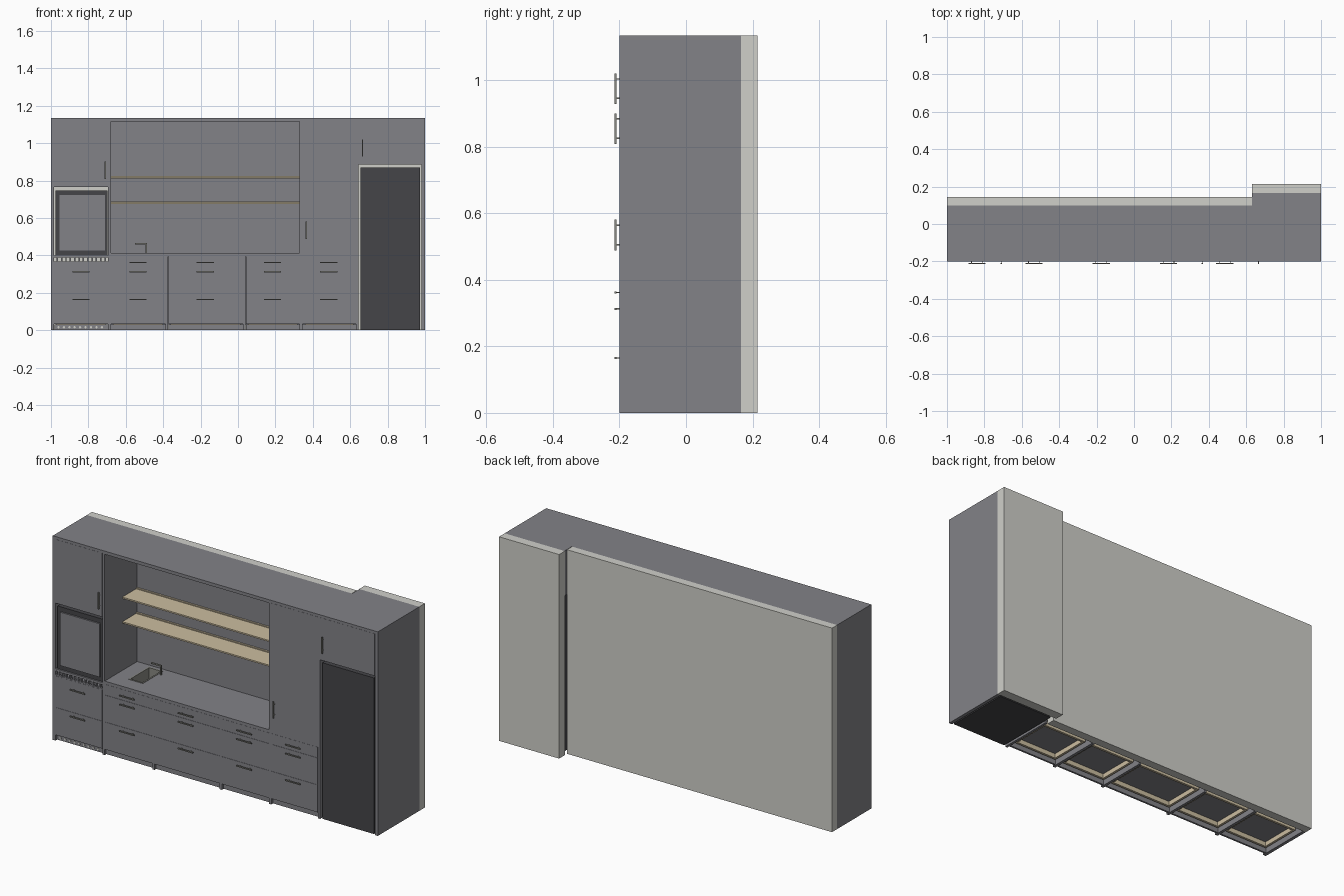
import bpy, bmesh, math
from mathutils import Matrix

if "Cube" in bpy.data.objects:
    bpy.data.objects.remove(bpy.data.objects["Cube"])


def mat(name, rgb):
    m = bpy.data.materials.new(name)
    m.diffuse_color = (*rgb, 1)
    m.use_nodes = True
    m.node_tree.nodes["Principled BSDF"].inputs["Base Color"].default_value = m.diffuse_color
    return m


GREY = mat("cabinet grey", (0.225, 0.225, 0.245))
DARK = mat("appliance charcoal", (0.06, 0.06, 0.066))
LIGHT = mat("wall pale grey", (0.63, 0.63, 0.59))
WOOD = mat("pale wood", (0.60, 0.51, 0.35))
METAL = mat("handle metal", (0.25, 0.25, 0.225))


def finish(name, bm, m):
    bmesh.ops.recalc_face_normals(bm, faces=bm.faces)
    me = bpy.data.meshes.new(name)
    bm.to_mesh(me)
    bm.free()
    me.materials.append(m)
    ob = bpy.data.objects.new(name, me)
    bpy.context.collection.objects.link(ob)
    return ob


def add_box(bm, x, y, z):
    """Box from (min, max) bounds on each axis."""
    mid = [(a + b) / 2 for a, b in (x, y, z)]
    size = [b - a for a, b in (x, y, z)]
    bmesh.ops.create_cube(bm, size=1, matrix=Matrix.Translation(mid) @ Matrix.Diagonal((*size, 1)))


def box(name, x, y, z, m=GREY):
    bm = bmesh.new()
    add_box(bm, x, y, z)
    return finish(name, bm, m)


def ring(name, x, y, hx, hy, z, m):
    """Flat rectangular slab with a rectangular hole."""
    bm = bmesh.new()

    def loop(px, py, h):
        return [bm.verts.new((px[i], py[j], h)) for i, j in ((0, 0), (1, 0), (1, 1), (0, 1))]
    loops = [loop(x, y, z[0]), loop(x, y, z[1]), loop(hx, hy, z[1]), loop(hx, hy, z[0])]
    for a in range(4):
        p, q = loops[a], loops[(a + 1) % 4]
        for i in range(4):
            k = (i + 1) % 4
            bm.faces.new((p[i], p[k], q[k], q[i]))
    return finish(name, bm, m)


def handle(name, x, z, vertical=False):
    """Bar handle on two posts."""
    bm = bmesh.new()
    r, h = 0.003, 0.046
    dx, dz = (r, h) if vertical else (h, r)
    add_box(bm, (x - dx, x + dx), (-0.215, -0.209), (z - dz, z + dz))
    for s in (-0.029, 0.029):
        px, pz = (x, z + s) if vertical else (x + s, z)
        add_box(bm, (px - 0.002, px + 0.002), (-0.21, -0.2), (pz - 0.002, pz + 0.002))
    finish(name, bm, METAL)


F, B, TOP = -0.2, 0.10, 1.135      # front, back and top of the cabinets
DOOR = (F, -0.186)
G = 0.0005

# Wall slabs behind the cabinets
box("wall_main", (-1, 0.63), (B, 0.145), (0, TOP), LIGHT)
box("wall_fridge", (0.63, 1), (0.165, 0.215), (0, TOP), LIGHT)

# Carcass: sides, dividers, top and back
box("left_side", (-1, -0.983), (F, B), (0, 1.12))
box("right_side", (0.982, 1), (F, 0.165), (0, 1.12))
box("oven_divider", (-0.695, -0.68), (F, B), (0, 1.12))
box("cupboard_left_side", (0.33, 0.345), (F, B), (0, 1.12))
box("fridge_divider", (0.632, 0.645), (F, B), (0, 1.12))
box("top_panel", (-1, 0.632), (F, B), (1.12, TOP))
box("top_panel_fridge", (0.632, 1), (F, 0.165), (1.12, TOP))
box("back_panel", (-0.68, 0.632), (0.085, B), (0.03, 1.12))
box("niche_top_rail", (-0.68, 0.33), (F, 0.085), (1.117, 1.12))

# Base cabinets: dividers, plinths, floors and wooden drawer frames
edges = [-0.99, -0.688, -0.38, 0.034, 0.338, 0.638]
for i, x in enumerate(edges[2:4]):
    box(f"base_divider_{i}", (x - 0.007, x + 0.007), (F, 0.085), (0, 0.395))
for i in range(5):
    a, b = edges[i] + 0.008, edges[i + 1] - 0.008
    box(f"plinth_{i}", (a, b), (-0.188, -0.178), (0.002, 0.032))
    box(f"cabinet_floor_{i}", (a, b), (-0.178, 0.085), (0.042, 0.052))
    ring(f"drawer_frame_{i}", (a + 0.012, b - 0.012), (-0.165, 0.06),
         (a + 0.024, b - 0.024), (-0.153, 0.048), (0.018, 0.042), WOOD)

# Drawer fronts and their handles
centres = [-0.84, -0.535, -0.175, 0.185, 0.485]
for i in range(5):
    a, b = edges[i] + 0.007, edges[i + 1] - 0.007
    rows = [(0.032, 0.185, 0.165), (0.185, 0.335, 0.313), (0.335, 0.395, 0.362)]
    if i == 0:
        rows = [(0.032, 0.185, 0.165), (0.185, 0.36, 0.313)]
    for j, (lo, hi, hz) in enumerate(rows):
        box(f"drawer_front_{i}_{j}", (a + G, b - G), DOOR, (lo + G, hi - G))
        handle(f"drawer_handle_{i}_{j}", centres[i], hz)

# Worktop with sink and tap
sx, sy = (-0.59, -0.51), (-0.11, 0.06)
ring("worktop", (-0.68, 0.33), (F, 0.085), sx, sy, (0.395, 0.412), GREY)
ring("sink_rim", (sx[0] - 0.004, sx[1] + 0.004), (sy[0] - 0.004, sy[1] + 0.004),
     (sx[0] + 0.004, sx[1] - 0.004), (sy[0] + 0.004, sy[1] - 0.004), (0.34, 0.414), METAL)
box("sink_bottom", sx, sy, (0.336, 0.342), LIGHT)
bm = bmesh.new()
add_box(bm, (-0.495, -0.487), (0.02, 0.028), (0.412, 0.465))
add_box(bm, (-0.55, -0.487), (0.02, 0.028), (0.459, 0.466))
finish("tap", bm, METAL)

# Wooden shelves with a low back lip
for i, z in enumerate((0.675, 0.812)):
    bm = bmesh.new()
    add_box(bm, (-0.68, 0.33), (-0.045, 0.085), (z, z + 0.008))
    add_box(bm, (-0.68, 0.33), (0.075, 0.085), (z + 0.008, z + 0.013))
    finish(f"shelf_{i}", bm, WOOD)

# Tall cupboard and upper doors
box("cupboard_door", (0.345 + G, 0.632 - G), DOOR, (0.395, 1.12 - G))
handle("cupboard_handle", 0.365, 0.535, True)
box("oven_upper_door", (-0.983 + G, -0.695 - G), DOOR, (0.765, 1.12 - G))
box("oven_upper_floor", (-0.983, -0.695), (-0.186, B), (0.765, 0.778))
handle("oven_upper_handle", -0.71, 0.855, True)
box("fridge_upper_door", (0.645 + G, 0.982 - G), DOOR, (0.885, 1.12 - G))
box("fridge_upper_box", (0.632, 0.982), (-0.186, 0.165), (0.885, 1.12))
handle("fridge_upper_handle", 0.665, 0.975, True)

# Oven: dark body, grey door and a slatted vent under it
box("oven_shelf", (-0.983, -0.695), (-0.186, B), (0.352, 0.36))
box("oven_body", (-0.975, -0.698), (-0.192, 0.07), (0.40, 0.748), DARK)
box("oven_door", (-0.955, -0.712), (F, -0.192), (0.425, 0.722))
bm = bmesh.new()
add_box(bm, (-0.983, -0.695), DOOR, (0.36, 0.367))
add_box(bm, (-0.983, -0.695), DOOR, (0.388, 0.40))
for i in range(12):
    x = -0.966 + i * 0.0232
    add_box(bm, (x - 0.004, x + 0.004), DOOR, (0.367, 0.388))
finish("oven_vent", bm, GREY)

# Round vent openings in the plinth below the oven
bm = bmesh.new()
for i in range(9):
    m4 = Matrix.Translation((-0.96 + i * 0.029, -0.189, 0.016)) @ Matrix.Rotation(math.pi / 2, 4, 'X')
    bmesh.ops.create_cone(bm, cap_ends=True, segments=12, radius1=0.006, radius2=0.006,
                          depth=0.004, matrix=m4)
finish("plinth_vents", bm, LIGHT)

# Fridge standing in its niche
box("fridge", (0.656, 0.973), (-0.196, 0.155), (0.002, 0.87), DARK)
